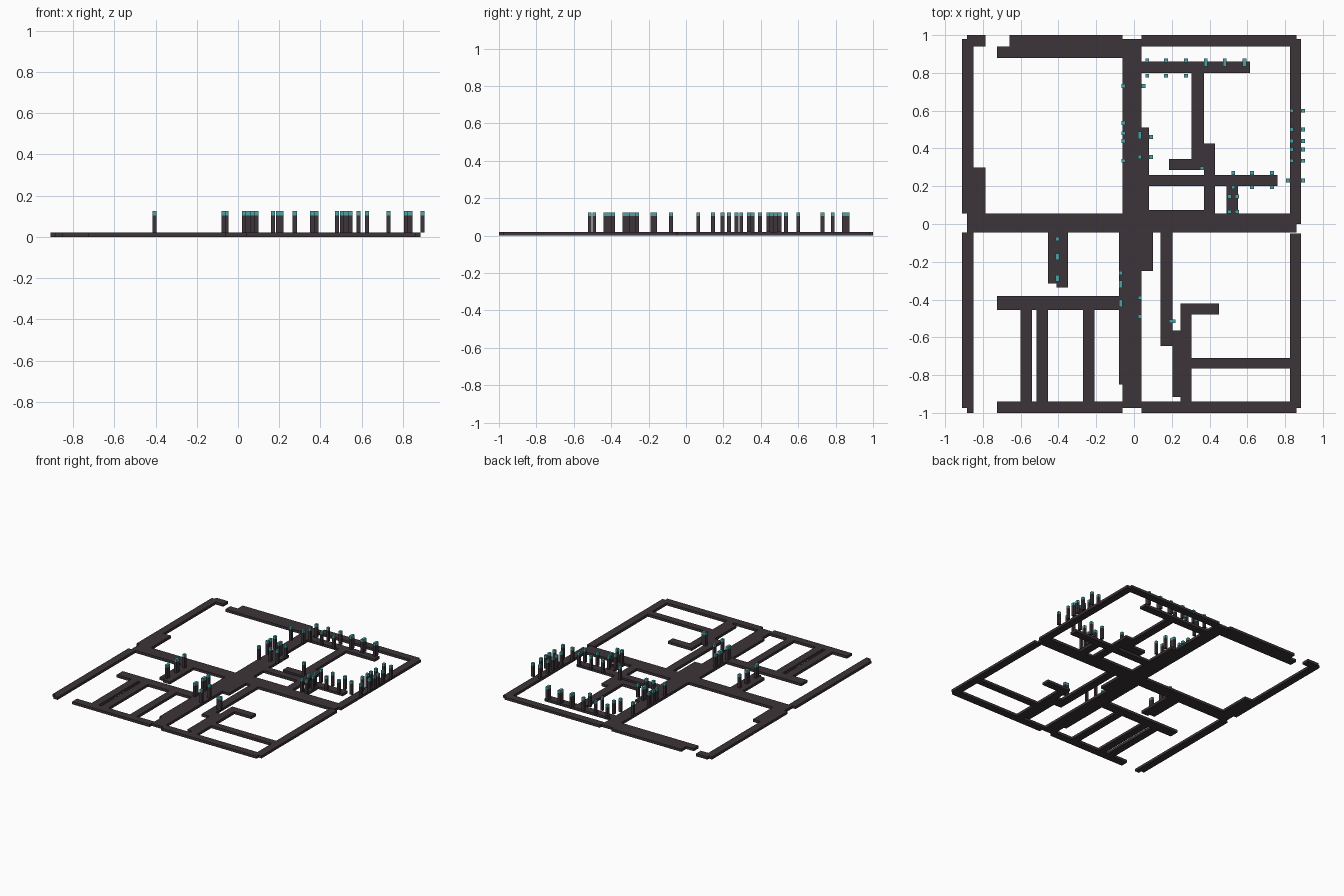
import bpy
import bmesh
from mathutils import Matrix, Vector

default_cube = bpy.data.objects.get("Cube")
if default_cube:
    bpy.data.objects.remove(default_cube, do_unlink=True)

UNIT = 0.01          # plan dimensions are given in hundredths
SLAB_TOP = 0.02
CAP_BOTTOM = 0.104
CAP_TOP = 0.124
POST_WIDTH = 0.02


def make_material(name, colour):
    material = bpy.data.materials.new(name)
    material.use_nodes = True
    material.diffuse_color = colour
    shader = material.node_tree.nodes["Principled BSDF"]
    shader.inputs["Base Color"].default_value = colour
    shader.inputs["Roughness"].default_value = 0.8
    return material


charcoal = make_material("charcoal", (0.045, 0.034, 0.040, 1))
teal = make_material("teal", (0.07, 0.37, 0.38, 1))


def add_box(mesh, low, high):
    """Add one axis-aligned box between two corners."""
    low, high = Vector(low), Vector(high)
    size = Matrix.Diagonal((high - low).to_4d())
    size[3][3] = 1
    place = Matrix.Translation((low + high) / 2) @ size
    bmesh.ops.create_cube(mesh, size=1, matrix=place)


def finish(name, mesh, material):
    data = bpy.data.meshes.new(name)
    mesh.to_mesh(data)
    mesh.free()
    data.materials.append(material)
    part = bpy.data.objects.new(name, data)
    bpy.context.collection.objects.link(part)
    return part


def build_slabs(name, rectangles):
    """Flat strips, each given as left, right, front, back."""
    mesh = bmesh.new()
    for left, right, front, back in rectangles:
        add_box(mesh, (left * UNIT, front * UNIT, 0),
                (right * UNIT, back * UNIT, SLAB_TOP))
    finish(name, mesh, charcoal)


def build_posts(name, positions):
    """Slim dark posts, each with a teal cap."""
    shafts, caps = bmesh.new(), bmesh.new()
    half = POST_WIDTH / 2
    for across, along in positions:
        x, y = across * UNIT, along * UNIT
        add_box(shafts, (x - half, y - half, SLAB_TOP),
                (x + half, y + half, CAP_BOTTOM))
        add_box(caps, (x - half, y - half, CAP_BOTTOM),
                (x + half, y + half, CAP_TOP))
    finish(name + "_shafts", shafts, charcoal)
    finish(name + "_caps", caps, teal)


def column(x, rows):
    return [(x, y) for y in rows]


def grid(columns, rows):
    return [(x, y) for x in columns for y in rows]


# Main crossing strips
build_slabs("cross_street", [(-88.5, 86, -4.5, 5.5)])
build_slabs("central_street", [
    (-6, 4, 5.5, 98), (-6, 4, -97.5, -4.5), (-8, -6, -85, -4.5),
    (4, 10, -25, -4.5), (4, 8, 5.5, 51)])

# Outer frame
build_slabs("left_edge", [
    (-91, -85, 5.5, 98), (-88.5, -78.5, 94, 100), (-85, -78.5, 5.5, 30),
    (-91, -85, -97.5, -4.5), (-88.5, -85, -100, -97.5)])
build_slabs("back_edge", [
    (-66, -6, 94, 100), (-72.5, -6, 88, 94), (4, 86, 94, 100)])
build_slabs("right_edge", [
    (82.5, 88.5, 0, 98), (82.5, 88.5, -97.5, -5)])
build_slabs("front_edge", [
    (-72.5, -6, -100, -94), (4, 86, -100, -94)])

# Inner strips of each quarter
build_slabs("back_right_lanes", [
    (4, 61.5, 80, 86), (30.5, 37, 34, 80), (37, 43, 5.5, 42.5),
    (18.5, 37, 28.5, 34.5), (8, 76, 20, 26), (49, 55, 5.5, 20),
    (8, 37, 5.5, 7.5)])
build_slabs("front_left_lanes", [
    (-45.5, -35, -31.5, -4.5), (-41, -35, -33.5, -31.5),
    (-72.5, -8, -45.5, -38)])
build_slabs("front_left_rungs", [
    (x, x + 6, -94, -45.5) for x in (-60, -51.5, -27)])
build_slabs("front_right_lanes", [
    (14, 20.5, -64.5, -4.5), (20.5, 24.5, -91.5, -56.5),
    (24.5, 30.5, -94, -42), (30.5, 45, -48, -42),
    (30.5, 82.5, -76.5, -71)])

# Posts along the strips
build_posts("back_lane", grid((7, 17, 27.5), (78.5, 86.5))
            + grid((38, 48, 58.5), (84.5, 86.5)))
build_posts("central_back", column(-5.5, (73, 53.5, 48, 44, 33.5))
            + column(3, (48, 46, 35.5)) + column(9, (46, 35.5))
            + [(5, 73)])
build_posts("right_edge", grid((83.5, 89.5), (60, 50, 44, 39.5, 33.5))
            + [(81.5, 23), (89.5, 23)])
build_posts("right_lane", grid((52.5, 62.5, 73), (27, 19.5)) + [(36, 29.5)])
build_posts("right_spur", grid((50.5, 54.5), (14.5, 6.5)))
build_posts("left_lane", column(-40.5, (-8, -16.5, -18, -28, -29.5)))
build_posts("central_front", column(-7, (-26, -31, -33, -41, -43))
            + column(3, (-39, -49)))
build_posts("front_lane", [(19.5, -51.5), (21, -51.5)])
